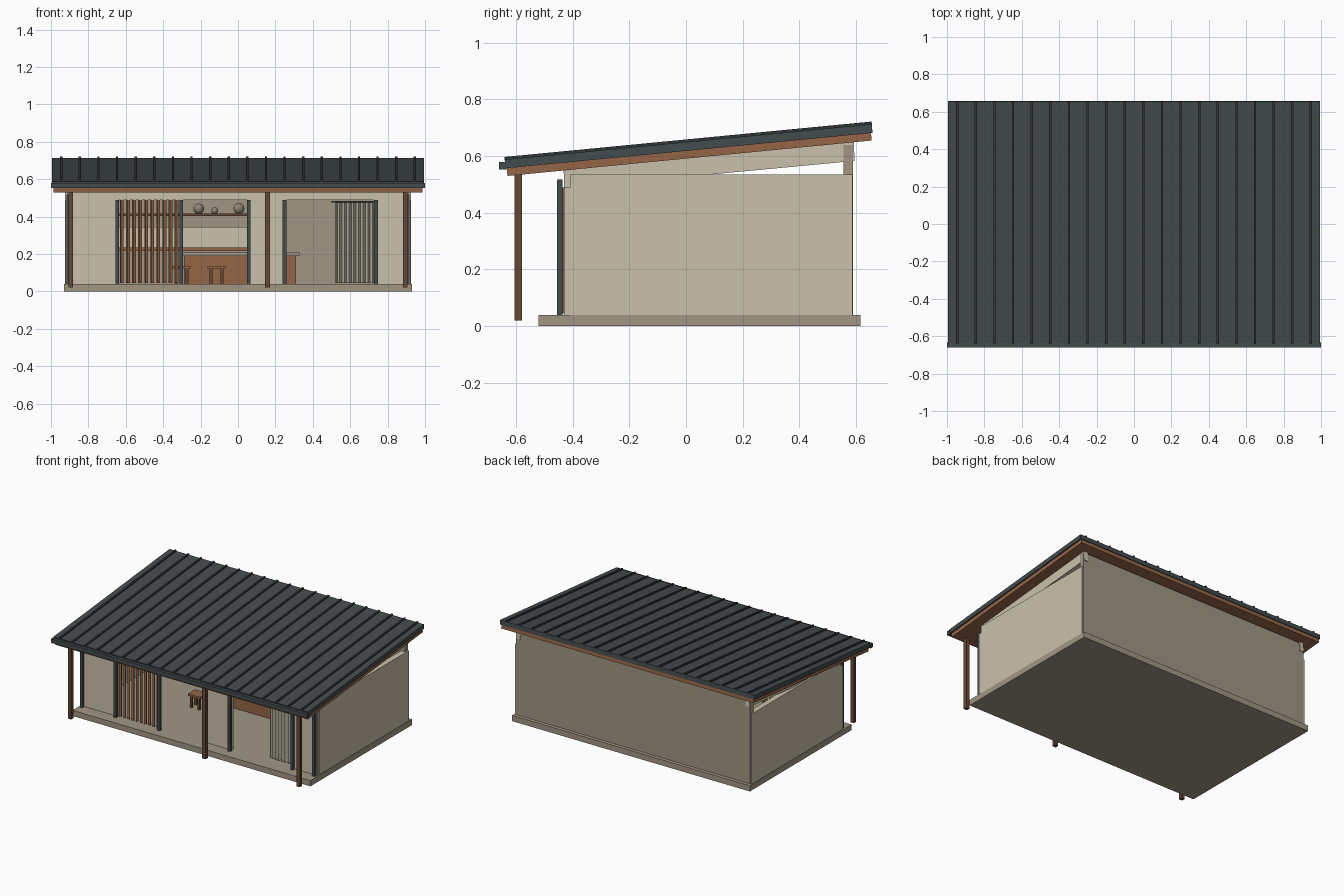
import bpy
import math

cube = bpy.data.objects.get("Cube")
if cube:
    bpy.data.objects.remove(cube, do_unlink=True)


def material(name, r, g, b):
    # sRGB bytes to linear colour
    lin = [((c / 255 + 0.055) / 1.055) ** 2.4 for c in (r, g, b)] + [1]
    m = bpy.data.materials.new(name)
    m.use_nodes = True
    m.diffuse_color = lin
    m.node_tree.nodes["Principled BSDF"].inputs["Base Color"].default_value = lin
    return m


plaster = material("plaster", 203, 193, 171)
concrete = material("concrete", 161, 150, 133)
steel = material("roof steel", 68, 76, 77)
dark_steel = material("dark steel", 48, 55, 56)
wood = material("warm wood", 148, 102, 71)
dark_wood = material("dark wood", 101, 73, 53)
linen = material("linen", 208, 199, 180)
clay = material("grey clay", 142, 132, 114)


def mesh(name, verts, faces, mat):
    me = bpy.data.meshes.new(name)
    me.from_pydata(verts, [], faces)
    me.materials.append(mat)
    ob = bpy.data.objects.new(name, me)
    bpy.context.collection.objects.link(ob)
    return ob


def prism(name, profile, x0, x1, mat):
    """Extrude a (y, z) outline, listed anticlockwise, along x."""
    n = len(profile)
    verts = [(x, y, z) for x in (x0, x1) for y, z in profile]
    faces = [tuple(reversed(range(n))), tuple(range(n, 2 * n))]
    faces += [(i, (i + 1) % n, n + (i + 1) % n, n + i) for i in range(n)]
    return mesh(name, verts, faces, mat)


def box(name, x, y, z, mat):
    return prism(name, [(y[0], z[0]), (y[1], z[0]), (y[1], z[1]), (y[0], z[1])], x[0], x[1], mat)


def post(name, x, y, z, size, mat, turn=0):
    h = size / 2
    ob = box(name, (-h, h), (-h, h), z, mat)
    ob.location = (x, y, 0)
    ob.rotation_euler.z = turn
    return ob


FLOOR, HEAD = 0.04, 0.49

# Floor slab and walls
box("floor_slab", (-0.93, 0.93), (-0.52, 0.615), (0, FLOOR), concrete)
box("back_wall", (-0.915, 0.915), (0.555, 0.59), (FLOOR, 0.64), concrete)
for side, s in (("left", 1), ("right", -1)):
    xs = sorted((s * 0.885, s * 0.925))
    box(side + "_wall", xs, (-0.41, 0.588), (FLOOR, 0.535), plaster)
    xs = sorted((s * 0.88, s * 0.912))
    prism(side + "_gable", [(-0.428, 0.487), (0.595, 0.583), (0.592, 0.65), (-0.432, 0.55)],
          xs[0], xs[1], plaster)
for i, xs in enumerate([(-0.922, -0.645), (0.057, 0.248), (0.738, 0.922)]):
    box(f"front_panel_{i}", xs, (-0.43, -0.405), (FLOOR, HEAD), plaster)
box("front_header", (-0.912, 0.912), (-0.431, -0.406), (HEAD, 0.549), plaster)

# Steel frame posts along the facade
for i, x in enumerate([-0.645, -0.303, 0.057, 0.248, 0.738]):
    post(f"frame_post_{i}", x, -0.445, (FLOOR, HEAD), 0.02, steel)
for x, side in ((-0.908, "right"), (0.908, "left")):
    post(side + "_corner_post", x, -0.445, (FLOOR, 0.517), 0.02, steel)

# Porch posts
for i, x in enumerate([-0.894, 0.157, 0.894]):
    post(f"porch_post_{i}", x, -0.592, (0.02, 0.536), 0.026, dark_wood)

# Sloping roof
prism("roof_timber", [(-0.63, 0.53), (0.655, 0.655), (0.653, 0.682), (-0.633, 0.557)],
      -0.986, 0.986, wood)
prism("roof_sheet", [(-0.636, 0.557), (0.658, 0.682), (0.656, 0.713), (-0.64, 0.588)],
      -0.995, 0.995, steel)
for i in range(20):
    x = -0.945 + i * 0.0995
    prism(f"roof_rib_{i}", [(-0.64, 0.586), (0.656, 0.711), (0.655, 0.722), (-0.641, 0.597)],
          x - 0.006, x + 0.006, dark_steel)
box("gutter", (-1, 1), (-0.66, -0.634), (0.552, 0.58), steel)

# Slatted screen
for i in range(10):
    post(f"screen_slat_{i}", -0.621 + i * 0.0325, -0.425, (0.045, HEAD), 0.015,
         wood, math.radians(25))

# Pleated curtain on a rail
pleats = 8
outline = []
for i in range(pleats * 4 + 1):
    outline.append((0.525 + 0.2 * i / (pleats * 4), -0.385 + 0.014 * math.sin(i * math.pi / 2)))
verts = [(x, y, z) for z in (0.045, 0.475) for x, y in outline]
n = len(outline)
curtain = mesh("curtain", verts, [(i, i + 1, n + i + 1, n + i) for i in range(n - 1)], linen)
thick = curtain.modifiers.new("thickness", "SOLIDIFY")
thick.thickness = 0.006
box("curtain_rail", (0.5, 0.735), (-0.389, -0.381), (0.475, 0.483), dark_steel)

# Counter
box("counter_body", (-0.29, 0.31), (0.1, 0.28), (FLOOR, 0.19), wood)
box("counter_top", (-0.31, 0.33), (0.08, 0.3), (0.19, 0.212), concrete)

# Wall panel and shelves
box("wall_panel", (-0.65, 0.15), (0.545, 0.556), (0.22, 0.345), plaster)
box("low_shelf", (-0.64, 0.15), (0.43, 0.55), (0.215, 0.235), wood)
box("high_shelf", (-0.64, 0.15), (0.45, 0.556), (0.402, 0.416), dark_wood)

# Round pots
for i, (x, r) in enumerate([(-0.21, 0.028), (-0.125, 0.018), (0.005, 0.029)]):
    bpy.ops.mesh.primitive_uv_sphere_add(segments=16, ring_count=10, radius=r,
                                         location=(x, 0.5, 0.414 + r))
    pot = bpy.context.object
    pot.name = f"pot_{i}"
    pot.data.materials.append(clay)
    bpy.ops.object.shade_smooth_by_angle()

# Stools
for k, cx in enumerate([-0.302, -0.115]):
    cy = -0.02
    box(f"stool_seat_{k}", (cx - 0.048, cx + 0.048), (cy - 0.04, cy + 0.04), (0.122, 0.137), wood)
    for i in (-1, 1):
        for j in (-1, 1):
            post(f"stool_leg_{k}_{i}_{j}", cx + i * 0.03, cy + j * 0.025, (FLOOR, 0.122), 0.016, dark_wood)
